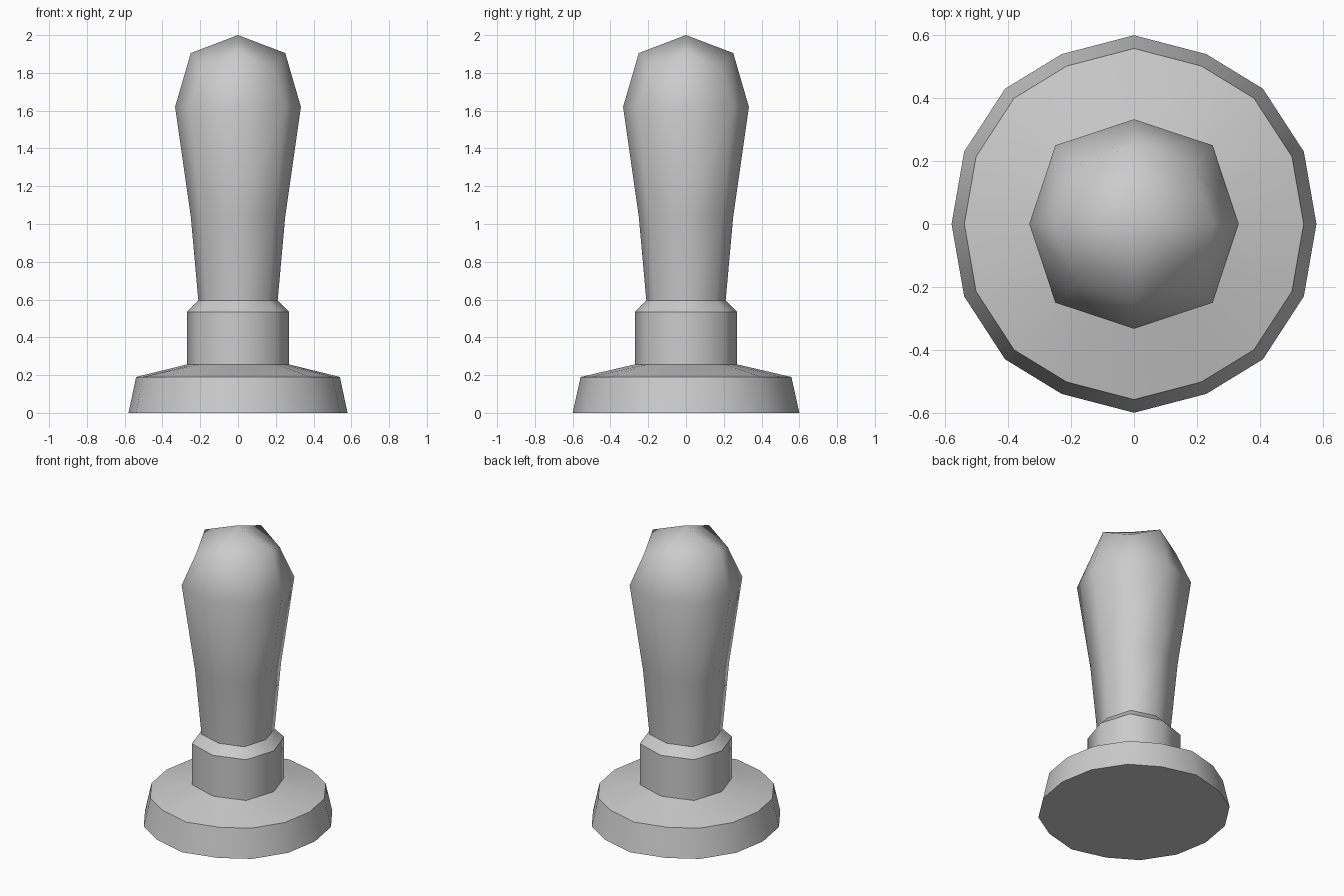
import bpy, bmesh

if "Cube" in bpy.data.objects:
    bpy.data.objects.remove(bpy.data.objects["Cube"])


def ring(quarter, z):
    """Mirror a quarter outline (from +x to +y) into a full closed ring."""
    half = quarter + [(-x, y) for x, y in reversed(quarter[:-1])]
    full = half + [(x, -y) for x, y in reversed(half[1:-1])]
    zs = z if isinstance(z, tuple) else (z, z)
    # alternate heights: even points on the axes, odd points on the corners
    return [(x, y, zs[i % 2]) for i, (x, y) in enumerate(full)]


def octagon(side, corner, z):
    return ring([(side, 0), (corner, corner), (0, side)], z)


def loft(name, rings, sharp, apex=None):
    bm = bmesh.new()
    loops = [[bm.verts.new(p) for p in r] for r in rings]
    n = len(loops[0])
    for a, b in zip(loops, loops[1:]):
        for i in range(n):
            j = (i + 1) % n
            bm.faces.new((a[i], a[j], b[j], b[i]))
    bm.faces.new(loops[0][::-1])
    top = loops[-1]
    if apex:
        tip = bm.verts.new(apex)
        for i in range(0, n, 2):
            bm.faces.new((tip, top[i], top[i + 1], top[(i + 2) % n]))
    else:
        bm.faces.new(top)
    for f in bm.faces:
        f.smooth = True
    for k in sharp:
        for i in range(n):
            bm.edges.get((loops[k][i], loops[k][(i + 1) % n])).smooth = False
    bmesh.ops.recalc_face_normals(bm, faces=bm.faces)
    mesh = bpy.data.meshes.new(name)
    bm.to_mesh(mesh)
    bm.free()
    obj = bpy.data.objects.new(name, mesh)
    bpy.context.collection.objects.link(obj)
    return obj


# Sixteen-sided foot with a gently sloping top
foot = [(0.58, 0), (0.54, 0.23), (0.41, 0.43), (0.23, 0.54), (0, 0.6)]
foot_top = [(x * 0.93, y * 0.93) for x, y in foot]
foot_inner = [(0.27, 0), (0.237, 0.102), (0.205, 0.205), (0.102, 0.237), (0, 0.27)]
loft("base", [ring(foot, 0), ring(foot_top, 0.19), ring(foot_inner, 0.257)], (0, 1, 2))

# Eight-sided collar with a chamfered upper rim
loft("collar", [octagon(0.27, 0.205, 0.255),
                octagon(0.27, 0.205, 0.535),
                octagon(0.21, 0.162, 0.595)], (0, 1, 2))

# Flared grip with a rounded, low-poly cap
loft("grip", [octagon(0.21, 0.162, 0.595),
              octagon(0.25, 0.191, 1.04),
              octagon(0.333, 0.25, 1.62),
              octagon(0.25, 0.185, (1.905, 1.83))], (0,), apex=(0, 0, 2.0))
